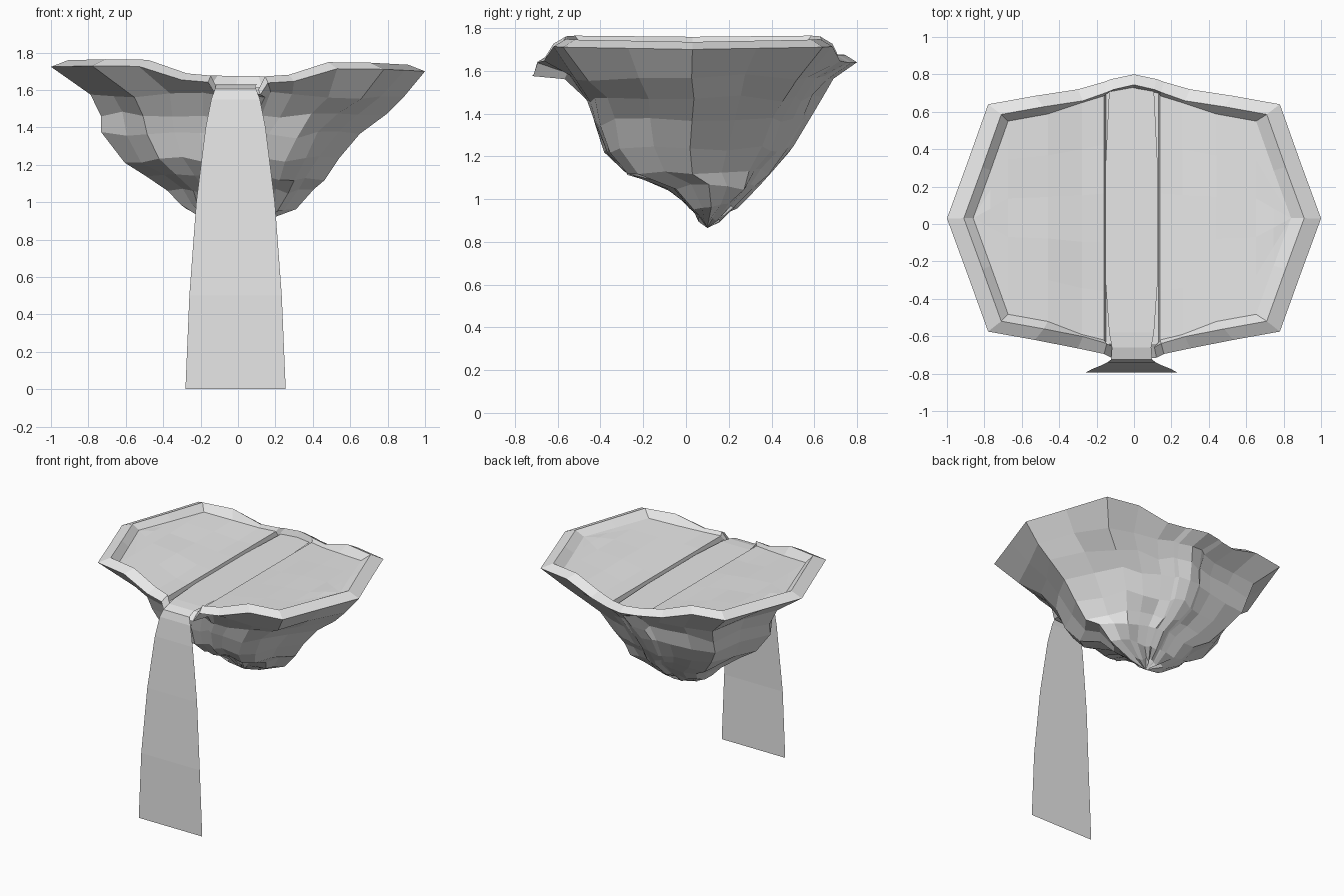
import bpy, bmesh, math, random
from mathutils import Vector

random.seed(11)
cube = bpy.data.objects.get("Cube")
if cube:
    bpy.data.objects.remove(cube, do_unlink=True)

stone = bpy.data.materials.new("pale_grey")
stone.use_nodes = True
grey = (0.8, 0.8, 0.8, 1)
stone.diffuse_color = grey
stone.node_tree.nodes["Principled BSDF"].inputs["Base Color"].default_value = grey


def finish(name, bm):
    mesh = bpy.data.meshes.new(name)
    bm.to_mesh(mesh)
    bm.free()
    mesh.materials.append(stone)
    obj = bpy.data.objects.new(name, mesh)
    bpy.context.collection.objects.link(obj)
    return obj


def lerp_table(table, x):
    for (a, za), (b, zb) in zip(table, table[1:]):
        if x <= b:
            return za + (zb - za) * (x - a) / (b - a)
    return table[-1][1]


def bridge(bm, a, b):
    n = len(a)
    for i in range(n):
        j = (i + 1) % n
        bm.faces.new((a[i], a[j], b[j], b[i]))


# Plan outline: one half from front centre to back centre, mirrored in x
half = [(0, -.725), (.12, -.715), (.16, -.695), (.3, -.665), (.53, -.62),
        (.78, -.575), (.89, -.27), (1, .03), (.89, .33), (.78, .64),
        (.53, .685), (.3, .72), (.16, .76), (.12, .775), (0, .8)]
outline = half + [(-x, y) for x, y in half[-2:0:-1]]
N = len(outline)
MID_Y = .04

# Heights across the island, by distance from the stream
rim_z = [(0, 1.64), (.16, 1.64), (.3, 1.65), (.53, 1.72), (.78, 1.72), (1, 1.712)]
floor_z = [(0, 1.615), (.14, 1.615), (.15, 1.65), (.32, 1.662), (.48, 1.695),
           (.65, 1.705), (.9, 1.715)]


def rim_point(x, y, scale, lift):
    z = lerp_table(rim_z, abs(x)) + lift - .012 * x
    if abs(x) < .13 and y < 0:      # spillway notch at the front
        z = 1.575 + lift * .8
    if abs(x) < .2:                 # narrower rim beside the stream
        return Vector((x * scale, y - math.copysign(lift * 1.6, y), z))
    return Vector((x * scale, (y - MID_Y) * scale + MID_Y, z))


def floor_point(x, y):
    if abs(x) < .2:                 # steep stream banks
        px = math.copysign(.11 + .25 * abs(x), x) if x else 0
        py = y - math.copysign(.075, y)
    else:
        scale = .85 if abs(x) > .4 else .895
        px, py = x * scale, (y - MID_Y) * scale + MID_Y
    return Vector((px - .01, py, lerp_table(floor_z, abs(px)) - .012 * px))


bm = bmesh.new()
outer = [bm.verts.new(rim_point(x, y, 1, 0)) for x, y in outline]
inner = [bm.verts.new(rim_point(x, y, .91, .035)) for x, y in outline]
edge = [bm.verts.new(floor_point(x, y)) for x, y in outline]
bridge(bm, outer, inner)
bridge(bm, inner, edge)

# Ground: columns running from front edge to back edge, side tip to side tip
quarter = N // 4
columns = []
for k in range(-quarter, quarter + 1):
    front, back = edge[k % N], edge[(N // 2 - k) % N]
    col = [front]
    if front is not back:
        for t in (.2, .4, .6, .8):
            p = front.co.lerp(back.co, t)
            if abs(p.x) > .2:
                p.z += random.uniform(-.005, .005)
            col.append(bm.verts.new(p))
        col.append(back)
    columns.append(col)
for a, b in zip(columns, columns[1:]):
    if len(a) == 1:
        for p, q in zip(b, b[1:]):
            bm.faces.new((a[0], p, q))
    elif len(b) == 1:
        for p, q in zip(a, a[1:]):
            bm.faces.new((p, b[0], q))
    else:
        for i in range(len(a) - 1):
            bm.faces.new((a[i], b[i], b[i + 1], a[i + 1]))

# Craggy underside: height, left, right, front and back reach of each ring
levels = [(1.57, -.79, .89, -.62, .69), (1.47, -.75, .78, -.54, .63),
          (1.36, -.72, .67, -.51, .58), (1.23, -.62, .55, -.45, .5),
          (1.13, -.49, .46, -.34, .41), (1.06, -.37, .4, -.12, .34),
          (.97, -.31, .31, .0, .24), (.91, -.17, .12, .05, .16)]
# Buttresses and gullies: reach by compass angle, right side at zero
crags = [(-180, 1), (-135, .84), (-105, .88), (-90, .83), (-75, .88), (-62, .96),
         (-45, .85), (-20, .92), (0, 1), (45, .87), (90, 1), (135, 1.02),
         (160, .97), (180, 1)]
upper = outer
for n, (z, left, right, front, back) in enumerate(levels):
    cx, cy = (left + right) / 2, (front + back) / 2
    ring = []
    for x, y in outline:
        u, v = x, (y - MID_Y) / .76
        k = lerp_table(crags, math.degrees(math.atan2(v, u)))
        k = 1 + (k - 1) * min(1, .5 + .3 * n)
        k += random.uniform(-.025, .02) * (n > 0)
        px = cx + (right - left) / 2 * u * k
        py = cy + (back - front) / 2 * v * k
        pz = z + random.uniform(-.02, .02)
        ring.append(bm.verts.new((px, py, pz)))
    bridge(bm, ring, upper)
    upper = ring
tip = bm.verts.new((-.02, .1, .865))
for i in range(N):
    bm.faces.new((tip, upper[(i + 1) % N], upper[i]))
bmesh.ops.recalc_face_normals(bm, faces=bm.faces)
finish("floating_island", bm)

# Stream and waterfall: y, z and half width along one open sheet
path = [(.745, 1.63, .06), (.71, 1.63, .12), (.3, 1.63, .14), (-.3, 1.63, .14),
        (-.58, 1.63, .12), (-.66, 1.625, .105), (-.725, 1.605, .11),
        (-.74, 1.55, .13), (-.755, 1.4, .16), (-.775, 1, .21),
        (-.795, .5, .247), (-.795, 0, .268)]
bm = bmesh.new()
rows = [[bm.verts.new((s * w - .013, y, z)) for s in (-1, 1)] for y, z, w in path]
for (a, b), (c, d) in zip(rows, rows[1:]):
    bm.faces.new((a, c, d, b))
finish("stream_and_waterfall", bm)
